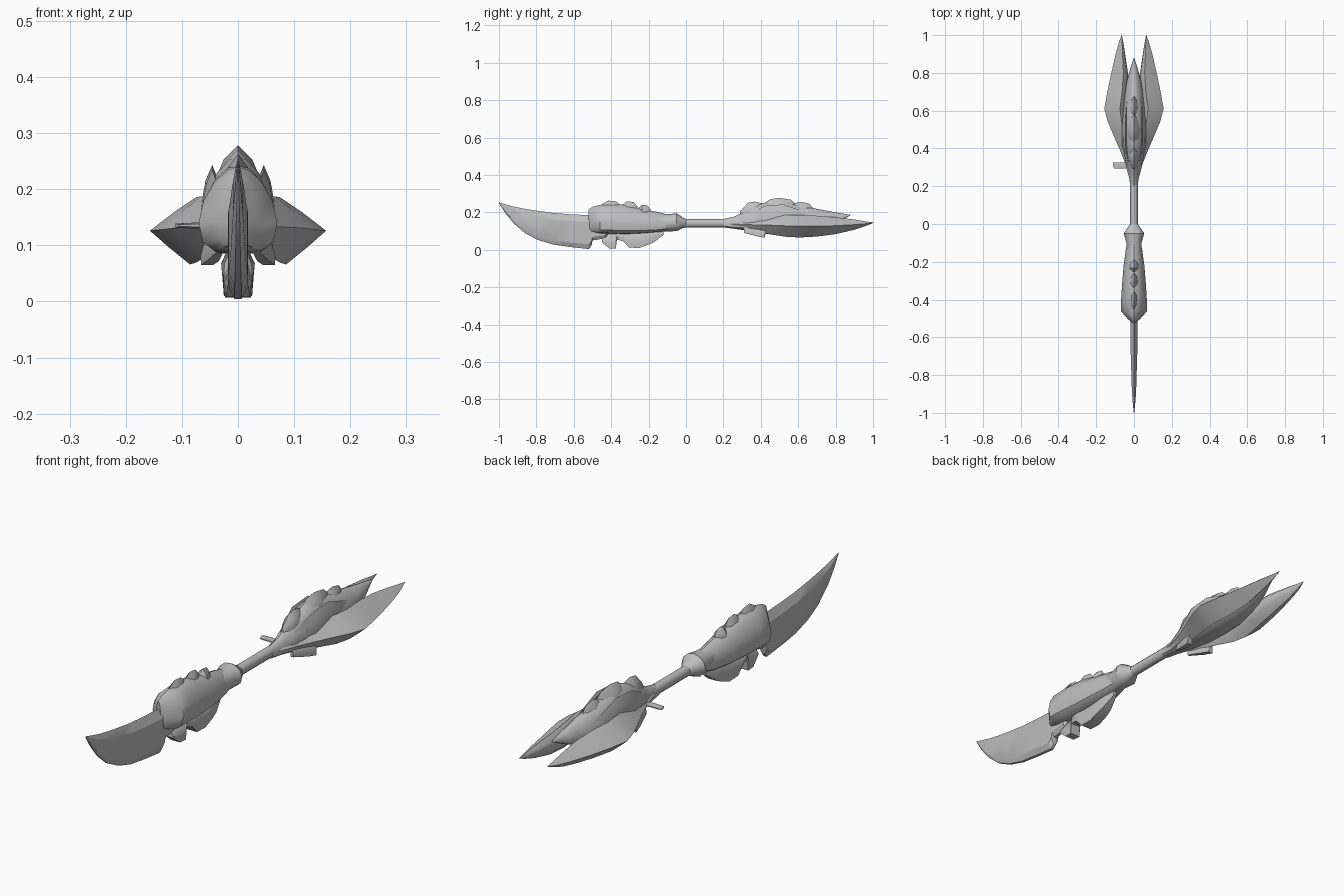
import bpy, bmesh, math

steel = bpy.data.materials.new("grey_steel")
steel.diffuse_color = (0.52, 0.52, 0.52, 1)


def finish(name, bm, angle=35, mirror=False):
    bmesh.ops.remove_doubles(bm, verts=bm.verts, dist=1e-5)
    bmesh.ops.recalc_face_normals(bm, faces=bm.faces)
    me = bpy.data.meshes.new(name)
    bm.to_mesh(me)
    bm.free()
    me.materials.append(steel)
    ob = bpy.data.objects.new(name, me)
    bpy.context.collection.objects.link(ob)
    bpy.ops.object.select_all(action='DESELECT')
    ob.select_set(True)
    bpy.context.view_layer.objects.active = ob
    bpy.ops.object.shade_smooth_by_angle(angle=math.radians(angle))
    if mirror:
        ob.modifiers.new("mirror", 'MIRROR')
    return ob


def loft(name, shape, stations, angle=35, mirror=False):
    """Sweep a unit cross-section along y; station = (y, centre x, half width, bottom, top)."""
    bm = bmesh.new()
    rings = []
    for y, cx, w, zb, zt in stations:
        rings.append([bm.verts.new((cx + u * w, y, zb + (v + 1) / 2 * (zt - zb))) for u, v in shape])
    n = len(shape)
    for a, b in zip(rings, rings[1:]):
        for i in range(n):
            bm.faces.new((a[i], a[(i + 1) % n], b[(i + 1) % n], b[i]))
    bm.faces.new(rings[0])
    bm.faces.new(rings[-1])
    return finish(name, bm, angle, mirror)


def both(half):
    """Complete a right-hand half section running from bottom to top."""
    return half + [(-u, v) for u, v in reversed(half) if u > 0]


ROUND = [(math.cos(i * math.pi / 6), math.sin(i * math.pi / 6)) for i in range(12)]
SHIELD = both([(0, -1), (.6, -.95), (.9, -.75), (1, -.3), (.88, .2), (.6, .65), (.25, .93), (0, 1)])
BLADE = both([(.35, -1), (1, -.72), (1, .6), (0, 1)])
SCALE = both([(.9, -1), (1, -.3), (.6, .5), (0, 1)])
PETAL = [(1, 0), (.25, .55), (-.45, 1), (-.9, .55), (-1, 0), (-.8, -.5), (-.25, -1), (.4, -.5)]

# Shaft and the collar at its front end
loft("shaft", ROUND, [(-.1, 0, .02, .12, .165), (.34, 0, .02, .12, .165)])
loft("collar", ROUND, [(-.16, 0, .04, .10, .19), (-.10, 0, .04, .098, .19), (-.05, 0, .054, .10, .195),
                       (-.02, 0, .035, .115, .175), (0, 0, .02, .12, .165)])

# Blade housing
loft("blade_housing", SHIELD, [(-.522, 0, .012, .10, .215), (-.50, 0, .035, .095, .23),
                               (-.46, 0, .07, .087, .24), (-.40, 0, .068, .085, .245),
                               (-.32, 0, .063, .083, .24), (-.22, 0, .055, .088, .215),
                               (-.14, 0, .044, .095, .20), (-.07, 0, .03, .11, .18)])

# Crest scales along the top of the housing
for i, (y, length, top) in enumerate([(-.47, .12, .263), (-.36, .10, .259), (-.27, .08, .241)]):
    loft(f"housing_crest_{i + 1}", SCALE,
         [(y, 0, .008, .18, top - .03), (y + length * .45, 0, .026, .18, top),
          (y + length * .8, 0, .02, .18, top - .004), (y + length, 0, .006, .18, top - .025)])

# Curved blade with a flat lower bevel
loft("blade", BLADE, [(-1, 0, .001, .248, .253), (-.965, 0, .005, .195, .243), (-.92, 0, .009, .14, .231),
                      (-.86, 0, .012, .088, .219), (-.79, 0, .014, .052, .208), (-.71, 0, .017, .028, .197),
                      (-.62, 0, .018, .015, .19), (-.52, 0, .018, .004, .185), (-.505, 0, .018, .022, .185),
                      (-.50, 0, .018, .05, .185), (-.43, 0, .018, .062, .185), (-.41, 0, .018, .095, .18)],
     angle=25)

# Hook and fin under the housing
loft("lower_hook", SCALE, [(-.45, 0, .018, .04, .065), (-.41, 0, .024, .008, .09),
                           (-.375, 0, .026, .007, .10), (-.37, 0, .024, .05, .10),
                           (-.33, 0, .02, .078, .10)], angle=25)
loft("lower_fin", SCALE, [(-.37, 0, .022, .055, .11), (-.335, 0, .03, .045, .11), (-.305, 0, .028, .012, .11),
                          (-.25, 0, .028, .01, .11), (-.20, 0, .026, .028, .12),
                          (-.17, 0, .022, .042, .12), (-.12, 0, .008, .08, .12)], angle=25)

# Central pod of the rear head
loft("head_pod", SHIELD, [(.20, 0, .02, .12, .165), (.26, 0, .026, .112, .178), (.31, 0, .038, .105, .205),
                          (.37, 0, .052, .10, .237), (.44, 0, .062, .095, .258), (.53, 0, .063, .092, .255),
                          (.62, 0, .059, .095, .235), (.71, 0, .048, .112, .217),
                          (.80, 0, .027, .145, .20), (.88, 0, .001, .183, .187)])

# Overlapping scales on top of the pod
for i, (y, length, w, top) in enumerate([(.29, .14, .03, .258), (.39, .20, .042, .278), (.54, .14, .028, .257)]):
    loft(f"head_scale_{i + 1}", SCALE,
         [(y, 0, w * .3, .17, top - .05), (y + length * .3, 0, w * .9, .18, top - .007),
          (y + length * .55, 0, w, .18, top), (y + length * .85, 0, w * .6, .18, top - .01),
          (y + length, 0, w * .1, .18, top - .035)])

# Flank plates hugging the pod
loft("head_flank", SCALE, [(.33, .03, .006, .13, .19), (.42, .046, .018, .13, .235),
                           (.52, .046, .02, .13, .243), (.60, .043, .015, .13, .215),
                           (.68, .035, .004, .14, .19)], mirror=True)

# Pair of long side petals
loft("side_petal", PETAL, [(.24, .015, .010, .118, .16), (.32, .028, .018, .105, .165),
                           (.40, .048, .03, .09, .175), (.48, .070, .043, .078, .184),
                           (.54, .088, .05, .069, .187), (.61, .100, .057, .066, .186),
                           (.70, .087, .054, .071, .182), (.80, .076, .044, .084, .174),
                           (.90, .072, .025, .107, .162), (.96, .068, .012, .127, .152),
                           (1, .065, .001, .143, .147)], mirror=True)

# Small barb under the petals
loft("head_barb", SCALE, [(.31, .03, .006, .09, .12), (.38, .045, .012, .072, .12),
                          (.42, .055, .012, .065, .11), (.425, .055, .008, .085, .11)], 25, True)

# Side peg on the left of the neck
loft("side_peg", BLADE, [(.295, -.065, .04, .133, .138), (.31, -.067, .045, .13, .141),
                         (.325, -.067, .045, .133, .138)], 25)
